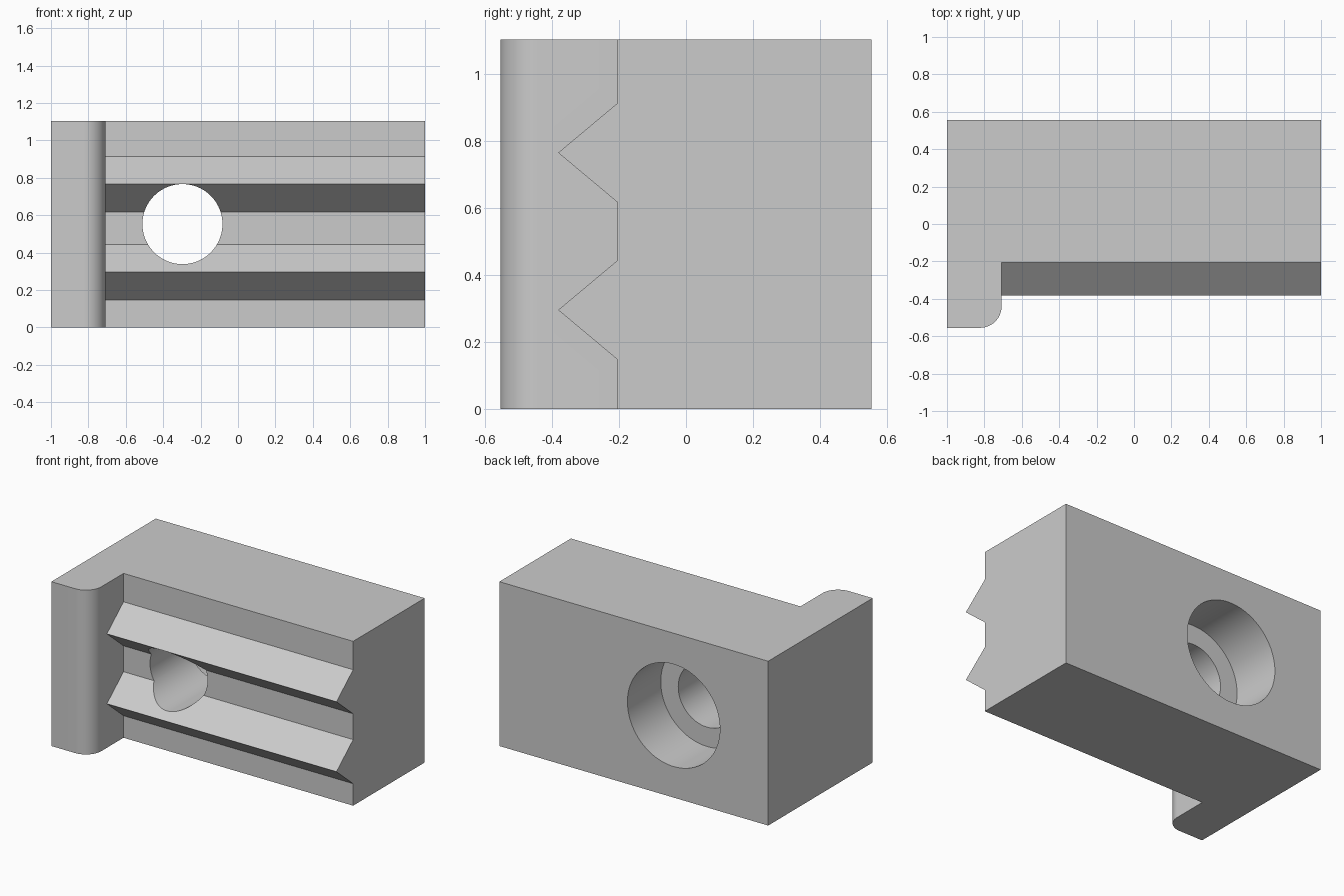
import bpy, bmesh, math
from mathutils import Matrix, Vector

HALF_Y, HEIGHT = 0.555, 1.105
LIP_X, FACE_Y, RIDGE_Y = -0.708, -0.205, -0.382
HOLE_X, HOLE_Z = -0.297, HEIGHT / 2

cube = bpy.data.objects.get("Cube")
if cube:
    bpy.data.objects.remove(cube, do_unlink=True)

grey = bpy.data.materials.new("plain grey")
grey.use_nodes = True
colour = (0.6, 0.6, 0.6, 1)
grey.diffuse_color = colour
grey.node_tree.nodes["Principled BSDF"].inputs["Base Color"].default_value = colour


def make_object(name, bm):
    bmesh.ops.recalc_face_normals(bm, faces=bm.faces)
    mesh = bpy.data.meshes.new(name)
    bm.to_mesh(mesh)
    bm.free()
    mesh.materials.append(grey)
    obj = bpy.data.objects.new(name, mesh)
    bpy.context.collection.objects.link(obj)
    return obj


def prism_x(name, profile, x0, x1):
    """Extrude a (y, z) profile along x."""
    bm = bmesh.new()
    face = bm.faces.new([bm.verts.new((x0, y, z)) for y, z in profile])
    out = bmesh.ops.extrude_face_region(bm, geom=[face])["geom"]
    verts = [v for v in out if isinstance(v, bmesh.types.BMVert)]
    bmesh.ops.translate(bm, verts=verts, vec=(x1 - x0, 0, 0))
    return make_object(name, bm)


def bore(name, radius, y0, y1):
    """Cylinder along y at the hole position."""
    bm = bmesh.new()
    place = Matrix.Translation((HOLE_X, (y0 + y1) / 2, HOLE_Z)) @ Matrix.Rotation(math.pi / 2, 4, "X")
    bmesh.ops.create_cone(bm, cap_ends=True, segments=96, radius1=radius,
                          radius2=radius, depth=y1 - y0, matrix=place)
    return make_object(name, bm)


def cut(target, cutter):
    mod = target.modifiers.new("cut", "BOOLEAN")
    mod.operation, mod.solver, mod.object = "DIFFERENCE", "EXACT", cutter
    bpy.context.view_layer.objects.active = target
    bpy.ops.object.modifier_apply(modifier=mod.name)
    bpy.data.objects.remove(cutter, do_unlink=True)


# Solid block
block = prism_x("clamp_block", [(-HALF_Y, 0), (HALF_Y, 0), (HALF_Y, HEIGHT), (-HALF_Y, HEIGHT)], -1, 1)

# Recessed front with two V-shaped ridges, leaving the lip on one side
recess = [(-1, -0.2), (FACE_Y, -0.2)]
for middle in (0.296, 0.766):
    recess += [(FACE_Y, middle - 0.148), (RIDGE_Y, middle), (FACE_Y, middle + 0.148)]
recess += [(FACE_Y, HEIGHT + 0.2), (-1, HEIGHT + 0.2)]
cut(block, prism_x("recess_cutter", recess, LIP_X, 1.2))

# Through hole with a wide counterbore at the back
cut(block, bore("hole_cutter", 0.214, -1, 0.4))
cut(block, bore("counterbore_cutter", 0.344, 0.201, 1))

# Rounded outer corner of the lip
bm = bmesh.new()
bm.from_mesh(block.data)
corner = Vector((LIP_X, -HALF_Y))
edges = [e for e in bm.edges if all((v.co.xy - corner).length < 0.001 for v in e.verts)]
bmesh.ops.bevel(bm, geom=edges, offset=0.115, segments=16, profile=0.5, affect="EDGES")
bm.to_mesh(block.data)
bm.free()

# Smooth curves with sharp edges
bpy.ops.object.select_all(action="DESELECT")
block.select_set(True)
bpy.context.view_layer.objects.active = block
bpy.ops.object.shade_smooth_by_angle(angle=math.radians(30))
